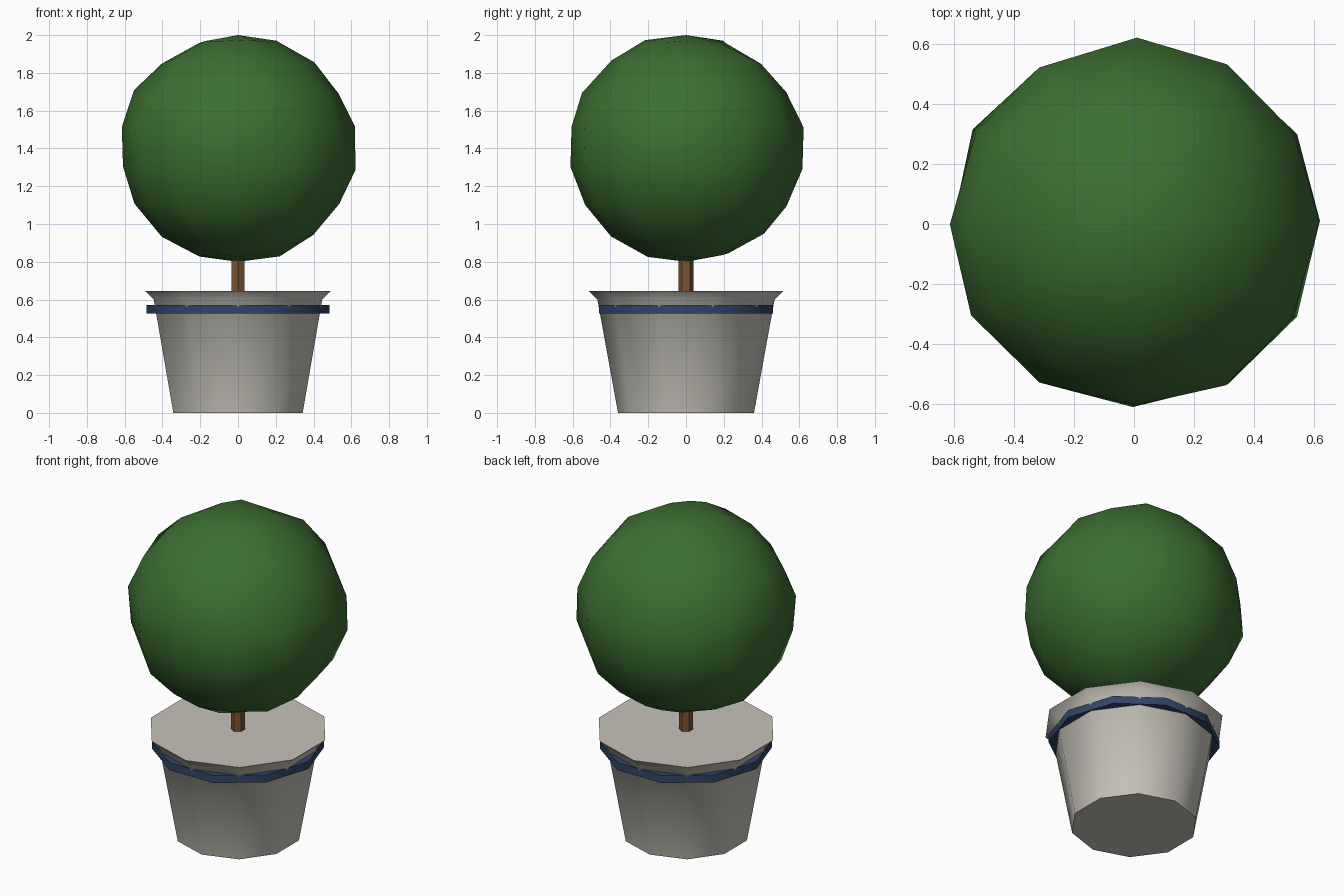
import bpy, bmesh, math, random
from mathutils import Vector

random.seed(4)
cube = bpy.data.objects.get("Cube")
if cube:
    bpy.data.objects.remove(cube, do_unlink=True)


def material(name, rgb):
    m = bpy.data.materials.new(name)
    m.use_nodes = True
    m.diffuse_color = (*rgb, 1)
    bsdf = next(n for n in m.node_tree.nodes if n.type == 'BSDF_PRINCIPLED')
    bsdf.inputs["Base Color"].default_value = (*rgb, 1)
    return m


def finish(name, bm, mat, angle):
    bmesh.ops.recalc_face_normals(bm, faces=bm.faces)
    mesh = bpy.data.meshes.new(name)
    bm.to_mesh(mesh)
    bm.free()
    mesh.materials.append(mat)
    ob = bpy.data.objects.new(name, mesh)
    bpy.context.collection.objects.link(ob)
    bpy.ops.object.select_all(action='DESELECT')
    ob.select_set(True)
    bpy.context.view_layer.objects.active = ob
    bpy.ops.object.shade_smooth_by_angle(angle=math.radians(angle))
    return ob


def turned(name, profile, sides, start, mat, angle):
    """Closed solid turned from (radius, height) pairs."""
    bm = bmesh.new()
    rings = []
    for r, z in profile:
        turns = [start + math.tau * i / sides for i in range(sides)]
        rings.append([bm.verts.new((r * math.cos(a), r * math.sin(a), z)) for a in turns])
    for low, high in zip(rings, rings[1:]):
        for i in range(sides):
            j = (i + 1) % sides
            bm.faces.new((low[i], low[j], high[j], high[i]))
    bm.faces.new(rings[0][::-1])
    bm.faces.new(rings[-1])
    return finish(name, bm, mat, angle)


green = material("leaf green", (0.045, 0.155, 0.031))
stone = material("pale grey clay", (0.56, 0.54, 0.485))
navy = material("navy blue", (0.031, 0.058, 0.135))
bark = material("bark brown", (0.21, 0.088, 0.031))

# Flared pot with a flat filled top
turned("pot", [(0.36, 0), (0.469, 0.6), (0.515, 0.645)], 10, math.pi / 2, stone, 50)

# Band, turned half a side so the pot corners just break through it
turned("pot_band", [(0.485, 0.525), (0.485, 0.572)], 10, 0, navy, 40)

# Hexagonal trunk
turned("trunk", [(0.04, 0.6), (0.04, 0.95)], 6, math.pi / 2, bark, 30)

# Clipped ball of leaves, slightly uneven
bm = bmesh.new()
bmesh.ops.create_uvsphere(bm, u_segments=12, v_segments=9, radius=1)
for v in bm.verts:
    pole = abs(v.co.z) > 0.99
    v.co = Vector((v.co.x * 0.625, v.co.y * 0.625, v.co.z * 0.6 + 1.4))
    if not pole:
        v.co += Vector([random.uniform(-0.012, 0.012) for _ in range(3)])
finish("foliage", bm, green, 60)
